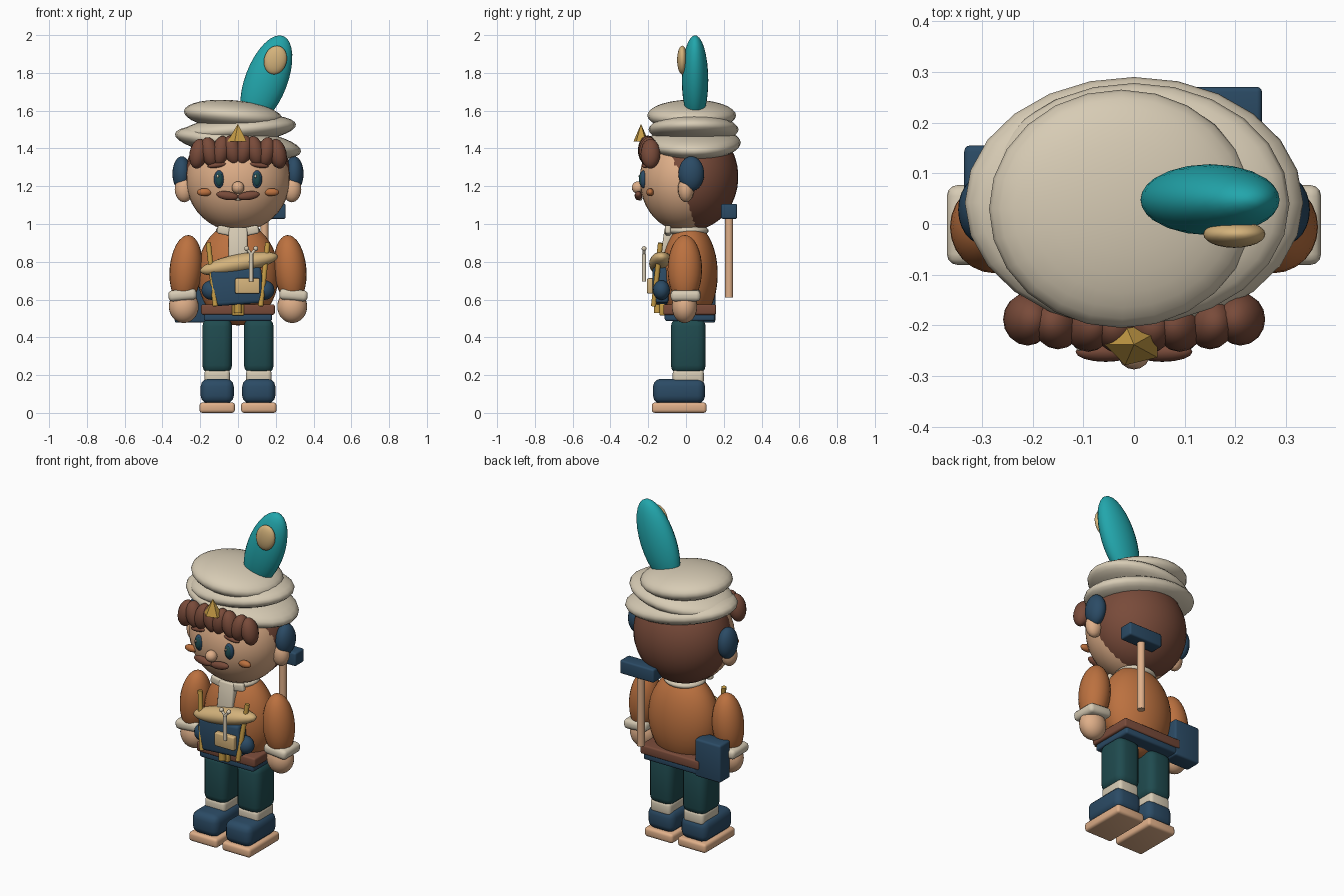
import bpy, bmesh, math
from mathutils import Vector, Matrix

cube = bpy.data.objects.get("Cube")
if cube:
    bpy.data.objects.remove(cube, do_unlink=True)


def material(name, r, g, b):
    m = bpy.data.materials.new(name)
    m.use_nodes = True
    m.diffuse_color = (r, g, b, 1)
    m.node_tree.nodes["Principled BSDF"].inputs["Base Color"].default_value = (r, g, b, 1)
    return m


TEAL = material("teal", .016, .38, .41)
CREAM = material("cream", .68, .60, .46)
SKIN = material("skin", .74, .43, .25)
BROWN = material("brown", .19, .07, .042)
ORANGE = material("orange", .50, .165, .05)
NAVY = material("navy", .024, .07, .13)
PINE = material("dark pine", .014, .07, .078)
GOLD = material("gold", .56, .33, .06)
TAN = material("tan", .66, .45, .20)


def finish(bm, name, loc, mat, turn, axis="Y", angle=40):
    """Turn the mesh into a placed, shaded object."""
    me = bpy.data.meshes.new(name)
    bm.to_mesh(me)
    bm.free()
    me.materials.append(mat)
    ob = bpy.data.objects.new(name, me)
    bpy.context.collection.objects.link(ob)
    ob.matrix_world = Matrix.Translation(loc) @ Matrix.Rotation(math.radians(turn), 4, axis)
    bpy.ops.object.select_all(action="DESELECT")
    ob.select_set(True)
    bpy.context.view_layer.objects.active = ob
    bpy.ops.object.shade_smooth_by_angle(angle=math.radians(angle))
    return ob


def ball(name, loc, radii, mat, turn=0, axis="Y", seg=24):
    bm = bmesh.new()
    bmesh.ops.create_uvsphere(bm, u_segments=seg, v_segments=seg * 2 // 3, radius=1)
    bmesh.ops.scale(bm, vec=radii, verts=bm.verts)
    return finish(bm, name, loc, mat, turn, axis, 60)


def box(name, loc, size, mat, bevel=.01, turn=0, axis="Y"):
    bm = bmesh.new()
    bmesh.ops.create_cube(bm, size=1)
    bmesh.ops.scale(bm, vec=size, verts=bm.verts)
    bmesh.ops.bevel(bm, geom=bm.edges[:], offset=bevel, segments=3, profile=.5, affect="EDGES")
    return finish(bm, name, loc, mat, turn, axis)


def rod(name, a, b, radius, mat, seg=12):
    a, b = Vector(a), Vector(b)
    bm = bmesh.new()
    bmesh.ops.create_cone(bm, cap_ends=True, segments=seg, radius1=radius, radius2=radius,
                          depth=(b - a).length)
    bmesh.ops.rotate(bm, matrix=(b - a).to_track_quat("Z", "Y").to_matrix(), verts=bm.verts)
    return finish(bm, name, (a + b) / 2, mat, 0)


# Head and hair
ball("head", (0, -.005, 1.235), (.275, .24, .275), SKIN, seg=32)
ball("back_hair", (0, .03, 1.25), (.282, .247, .283), BROWN, seg=32)
for i in range(8):
    t = i / 3.5 - 1
    ball(f"curl_{i + 1}", (.21 * t, -.203 + .015 * t * t, 1.39 - .018 * t * t),
         (.047, .052, .08), BROWN, -12 if i % 2 else 10, seg=16)

# Wrapped hat with plume and gem
ball("hat_lower_wrap", (0, .042, 1.43), (.337, .248, .08), CREAM, 8)
ball("hat_middle_wrap", (0, .04, 1.5), (.308, .238, .075), CREAM, -5)
ball("hat_upper_wrap", (-.025, .03, 1.575), (.262, .235, .08), CREAM, 5)
ball("plume", (.15, .048, 1.762), (.112, .07, .25), TEAL, 21)
ball("plume_spot", (.198, -.02, 1.868), (.06, .027, .077), TAN, 15)
bm = bmesh.new()
bmesh.ops.create_cone(bm, cap_ends=True, segments=5, radius1=.057, radius2=0, depth=.095)
bmesh.ops.rotate(bm, matrix=Matrix.Rotation(math.pi / 2, 3, "Z"), verts=bm.verts)
if max(v.co.y for v in bm.verts) < .05:
    bmesh.ops.rotate(bm, matrix=Matrix.Rotation(-math.pi / 2, 3, "Z"), verts=bm.verts)
bmesh.ops.scale(bm, vec=(1, .75, 1), verts=bm.verts)
finish(bm, "hat_gem", (0, -.238, 1.483), GOLD, 0, angle=20)

# Face
ball("nose", (0, -.253, 1.193), (.033, .034, .033), SKIN, seg=16)
ball("mouth", (0, -.243, 1.135), (.022, .012, .012), CREAM, seg=12)
for s, side in ((1, "left"), (-1, "right")):
    ball(side + "_eye", (.1 * s, -.225, 1.237), (.028, .02, .047), NAVY, seg=16)
    ball(side + "_iris", (.1 * s, -.236, 1.237), (.02, .013, .036), PINE, seg=16)
    ball(side + "_eye_glint", (.1 * s - .007, -.247, 1.252), (.006, .004, .008), CREAM, seg=8)
    ball(side + "_brow", (.11 * s, -.217, 1.312), (.052, .018, .014), BROWN, 8 * s, seg=16)
    ball(side + "_moustache", (.056 * s, -.252, 1.15), (.06, .02, .023), BROWN, -8 * s, seg=16)
    ball(side + "_cheek", (.178 * s, -.19, 1.168), (.04, .02, .021), ORANGE, 0, seg=16)
    ball(side + "_ear", (.285 * s, 0, 1.185), (.05, .043, .07), SKIN, seg=16)
    ball(side + "_ear_muff", (.297 * s, .028, 1.266), (.05, .068, .092), NAVY)

# Torso, collar and shirt
ball("torso", (0, .018, .735), (.215, .15, .272), ORANGE, seg=32)
ball("collar", (0, .01, .965), (.118, .11, .035), CREAM)
box("shirt_front", (0, -.1, .895), (.1, .05, .17), CREAM, .01, -8, "X")
for s, side in ((1, "left"), (-1, "right")):
    box(side + "_collar_flap", (.06 * s, -.095, .963), (.1, .03, .045), CREAM, .01, -12 * s)
box("belt", (0, .02, .547), (.39, .28, .055), BROWN, .01)
box("jacket_hem", (0, .02, .508), (.36, .265, .045), NAVY, .012)
box("belt_buckle", (0, -.125, .548), (.066, .03, .066), GOLD, .008)

# Arms and legs
for s, side in ((1, "left"), (-1, "right")):
    ball(side + "_arm", (.276 * s, -.006, .76), (.086, .091, .182), ORANGE, -5 * s)
    ball(side + "_hand", (.287 * s, -.008, .563), (.079, .067, .087), SKIN)
    box(side + "_cuff", (.294 * s, -.002, .624), (.15, .158, .058), CREAM, .022, 5 * s)
    box(side + "_trouser_leg", (.11 * s, .012, .355), (.158, .185, .295), PINE, .045)
    box(side + "_sock", (.11 * s, .012, .19), (.135, .165, .08), CREAM, .02)
    box(side + "_boot", (.11 * s, -.037, .115), (.175, .275, .13), NAVY, .04)
    box(side + "_sole", (.11 * s, -.036, .0275), (.188, .29, .055), SKIN, .016)

# Front pack: pouch, bedroll, straps, pocket and forked tool
box("pouch", (-.005, -.135, .668), (.27, .085, .19), NAVY, .018, -4)
for s, side in ((1, "left"), (-1, "right")):
    ball(side + "_pouch_end", (.14 * s, -.13, .65), (.053, .045, .052), NAVY, seg=16)
    rod(side + "_pack_strap", (.157 * s, -.135, .9), (.12 * s, -.172, .565), .014, GOLD)
rod("center_strap", (0, -.15, .53), (0, -.15, .6), .02, GOLD)
ball("bedroll", (.005, -.13, .79), (.21, .065, .05), TAN, -11)
box("pocket", (.05, -.188, .672), (.13, .036, .082), TAN, .008)
fork = Vector((.07, -.222, .84))
rod("tool_shaft", (.07, -.222, .695), fork, .011, CREAM)
for s, side in ((1, "left"), (-1, "right")):
    tip = fork + Vector((.024 * s, 0, .03))
    rod(side + "_tool_prong", fork, tip, .008, CREAM)
    ball(side + "_tool_knob", tip, (.013, .013, .013), CREAM, seg=12)

# Satchel at the right hip, mallet on the back
box("satchel", (-.25, .105, .59), (.17, .1, .225), NAVY, .012)
rod("mallet_handle", (.14, .228, .61), (.14, .228, 1.06), .022, SKIN)
box("mallet_head", (.14, .228, 1.067), (.225, .085, .08), NAVY, .01)
